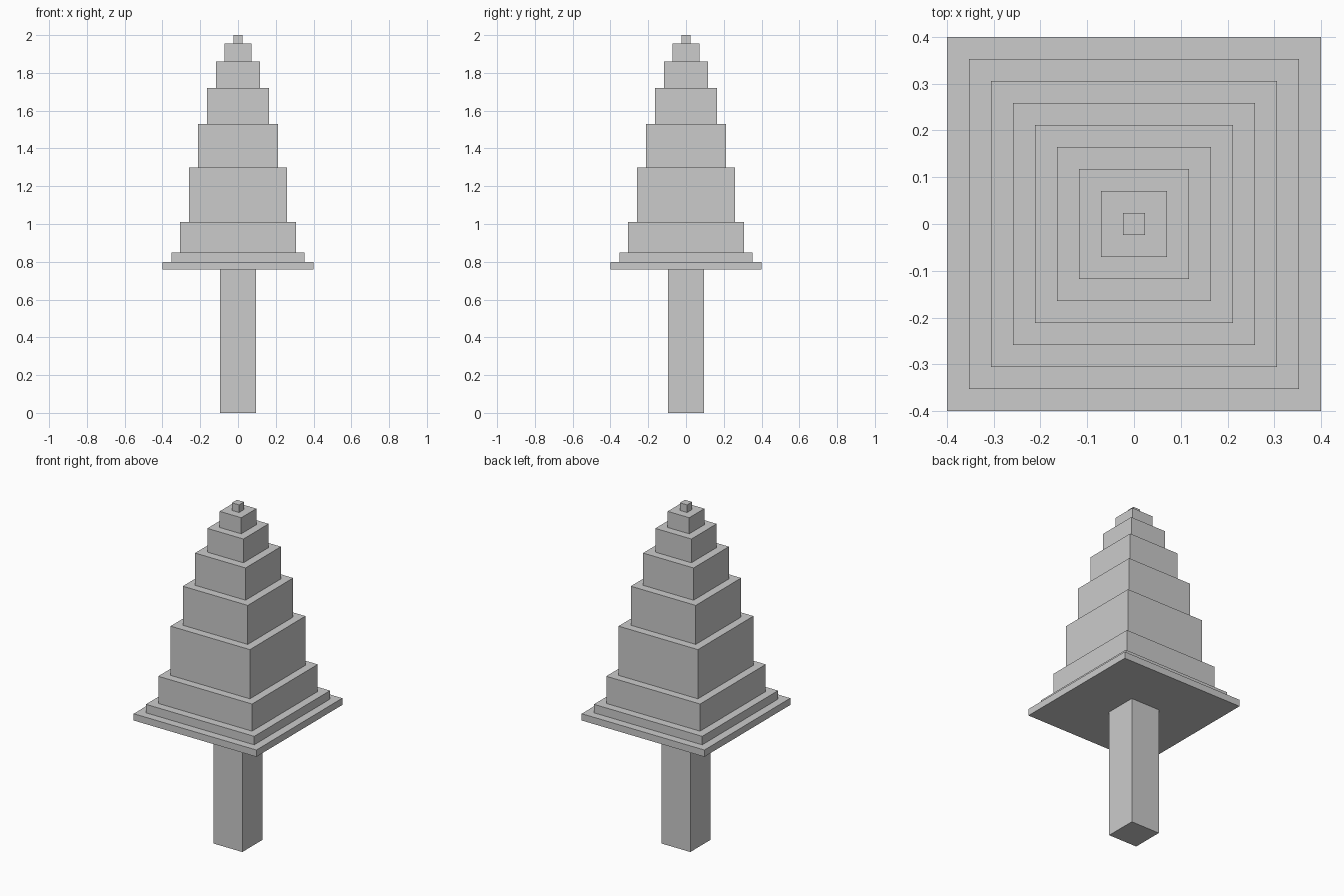
import bpy

cube = bpy.data.objects.get("Cube")
if cube:
    bpy.data.objects.remove(cube, do_unlink=True)

# One plain grey for the whole tree
grey = bpy.data.materials.new("plain_grey")
grey.use_nodes = True
colour = (0.6, 0.6, 0.6, 1)
grey.diffuse_color = colour
for node in grey.node_tree.nodes:
    if node.type == "BSDF_PRINCIPLED":
        node.inputs["Base Color"].default_value = colour


def square_block(name, width, bottom, top):
    """Square upright block centred on the z axis."""
    bpy.ops.mesh.primitive_cube_add(size=1, location=(0, 0, (bottom + top) / 2))
    block = bpy.context.object
    block.name = name
    block.scale = (width, width, top - bottom)
    bpy.ops.object.transform_apply(location=False, rotation=False, scale=True)
    block.data.materials.append(grey)
    return block


# Trunk
square_block("trunk", 0.188, 0, 0.76)

# Stepped foliage: widths shrink evenly, heights vary
levels = [0.76, 0.8, 0.85, 1.01, 1.3, 1.53, 1.72, 1.86, 1.955, 2.0]
for i, (bottom, top) in enumerate(zip(levels, levels[1:])):
    square_block(f"foliage_tier_{i + 1}", 0.8 - 0.0942 * i, bottom, top)
